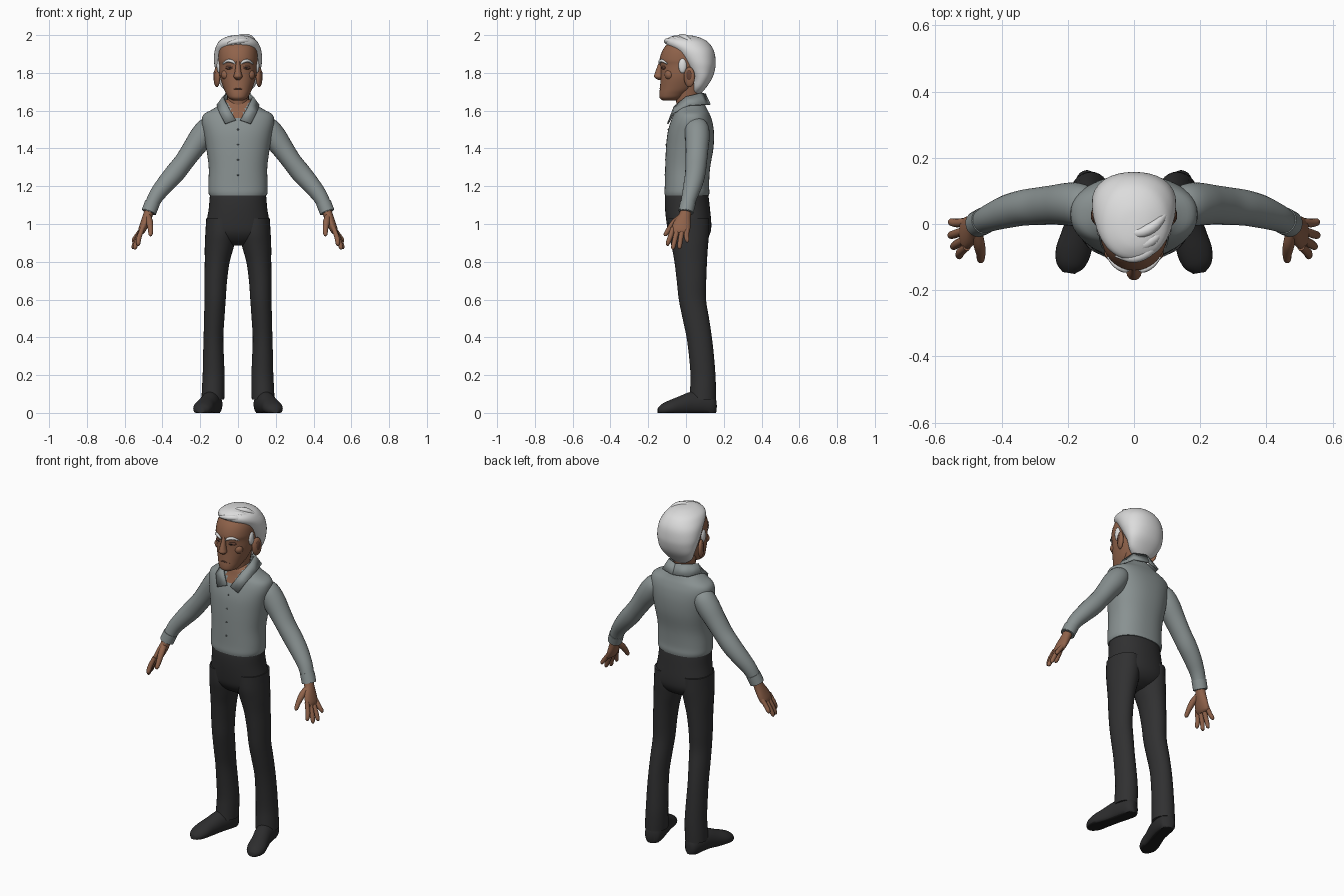
import bpy, bmesh, math
from mathutils import Vector, Matrix


def material(name, rgb):
    m = bpy.data.materials.new(name)
    m.diffuse_color = (*rgb, 1)
    return m


SKIN = material("skin", (0.28, 0.125, 0.07))
SHADE = material("dark skin", (0.13, 0.055, 0.035))
SHIRT = material("grey shirt", (0.25, 0.285, 0.285))
PANTS = material("charcoal trousers", (0.03, 0.03, 0.031))
SHOE = material("black shoe", (0.026, 0.026, 0.027))
SOLE = material("sole", (0.012, 0.012, 0.012))
HAIR = material("white hair", (0.72, 0.72, 0.72))
BUTTON = material("button grey", (0.1, 0.115, 0.115))
EYE = material("eye", (0.03, 0.022, 0.02))


def finish(name, bm, mats, mirror=False, rule=None, smooth=True):
    bmesh.ops.recalc_face_normals(bm, faces=bm.faces)
    for f in bm.faces:
        f.smooth = smooth
        if rule and rule(f.calc_center_median()):
            f.material_index = 1
    me = bpy.data.meshes.new(name)
    bm.to_mesh(me)
    bm.free()
    for m in mats:
        me.materials.append(m)
    if smooth:
        me.set_sharp_from_angle(angle=math.radians(50))
    ob = bpy.data.objects.new(name, me)
    bpy.context.collection.objects.link(ob)
    if mirror:
        ob.modifiers.new("mirror", 'MIRROR').use_mirror_merge = False
    return ob


def spline(rings, steps):
    """Smooth interpolation through (x, y, z, a, b) rings."""
    out = []
    for i in range(len(rings) - 1):
        p0, p1 = rings[max(i - 1, 0)], rings[i]
        p2, p3 = rings[i + 1], rings[min(i + 2, len(rings) - 1)]
        for k in range(steps):
            t = k / steps
            out.append([0.5 * (2 * b + (c - a) * t + (2 * a - 5 * b + 4 * c - d) * t * t
                               + (3 * b - a - 3 * c + d) * t ** 3)
                        for a, b, c, d in zip(p0, p1, p2, p3)])
    return out + [list(rings[-1])]


def loft(name, rings, mats, mode="tube", seg=20, steps=4, power=2.0, floor=None, **kw):
    """Skin elliptical rings: 'flat' keeps them level, 'wall' keeps them upright."""
    rs = spline(rings, steps)
    bm = bmesh.new()
    loops = []
    for i, r in enumerate(rs):
        c = Vector(r[:3])
        t = Vector(rs[min(i + 1, len(rs) - 1)][:3]) - Vector(rs[max(i - 1, 0)][:3])
        ref = Vector((0, 1, 0))
        if mode == "flat":
            t = Vector((0, 0, 1))
        elif mode == "wall":
            t.z, ref = 0, Vector((0, 0, 1))
        t.normalize()
        v = (ref - t * ref.dot(t)).normalized()
        u = v.cross(t)
        a, b = max(r[3], 0.002), max(r[4], 0.002)
        loop = []
        for k in range(seg):
            w = 2 * math.pi * k / seg
            cx, sy = math.cos(w), math.sin(w)
            p = c + u * a * math.copysign(abs(cx) ** (2 / power), cx) \
                  + v * b * math.copysign(abs(sy) ** (2 / power), sy)
            if floor is not None:
                p.z = max(p.z, floor)
            loop.append(bm.verts.new(p))
        loops.append(loop)
    for l0, l1 in zip(loops, loops[1:]):
        for k in range(seg):
            n = (k + 1) % seg
            bm.faces.new((l0[k], l0[n], l1[n], l1[k]))
    bm.faces.new(loops[0][::-1])
    bm.faces.new(loops[-1])
    return finish(name, bm, mats, **kw)


def slabs(rows):
    """Rows of (z, half width, front y, back y) to centred rings."""
    return [(0, (f + b) / 2, z, w, (b - f) / 2) for z, w, f, b in rows]


def ball(name, loc, size, mat, turn=0, mirror=True):
    bm = bmesh.new()
    mx = Matrix.Translation(loc) @ Matrix.Rotation(turn, 4, 'Z') @ Matrix.Diagonal((*size, 1))
    bmesh.ops.create_uvsphere(bm, u_segments=16, v_segments=10, radius=1, matrix=mx)
    return finish(name, bm, [mat], mirror)


# Shirt body, with bare skin in the open neck
loft("shirt_body", slabs([
    (1.152, .152, -.112, .122), (1.17, .157, -.114, .124), (1.21, .157, -.112, .122),
    (1.30, .155, -.110, .128), (1.40, .168, -.106, .145), (1.48, .182, -.098, .148),
    (1.54, .192, -.082, .140), (1.58, .182, -.066, .126), (1.607, .135, -.056, .112),
    (1.64, .085, -.046, .095), (1.66, .065, -.030, .080)]),
    [SHIRT, SKIN], "flat", seg=56, power=2.3,
    rule=lambda c: c.y < 0 and abs(c.x) < (c.z - 1.535) * 0.55)

# Collar: inner and outer edge, folded outward
inner = [(.012, -.088, 1.55), (.052, -.062, 1.62), (.078, .0, 1.672), (.062, .07, 1.69), (0, .1, 1.69)]
outer = [(.068, -.097, 1.53), (.098, -.066, 1.588), (.11, .015, 1.628), (.085, .1, 1.632), (0, .127, 1.632)]
bm = bmesh.new()
va, vb = [bm.verts.new(p) for p in inner], [bm.verts.new(p) for p in outer]
for i in range(4):
    bm.faces.new((va[i], vb[i], vb[i + 1], va[i + 1]))
collar = finish("collar", bm, [SHIRT], mirror=True)
sol = collar.modifiers.new("thickness", 'SOLIDIFY')
sol.thickness, sol.offset = 0.009, 0

# Front buttons
for z, y in ((1.26, -.111), (1.34, -.109), (1.42, -.105), (1.5, -.094)):
    ball("button", (0, y, z), (.005, .003, .005), BUTTON, mirror=False)

# Sleeves and cuffs
loft("sleeve", [
    (.13, .05, 1.525, .045, .05), (.160, .057, 1.505, .06, .064), (.195, .06, 1.458, .064, .065),
    (.240, .058, 1.395, .057, .06), (.286, .054, 1.33, .052, .057), (.335, .049, 1.268, .053, .054),
    (.385, .037, 1.21, .048, .05), (.432, .02, 1.15, .041, .042), (.460, .006, 1.095, .036, .037),
    (.473, .0, 1.062, .037, .037)], [SHIRT], seg=24, mirror=True)
loft("cuff", [(.453, .01, 1.112, .04, .041), (.472, .0, 1.064, .040, .040)],
     [SHIRT], seg=24, steps=2, mirror=True)

# Hands
loft("palm", [(.465, .003, 1.09, .025, .028), (.478, -.006, 1.045, .025, .032),
              (.495, -.02, 1.0, .023, .046), (.51, -.03, .965, .019, .048),
              (.516, -.032, .95, .012, .040)], [SKIN], mirror=True)
for y0, y1, x1, z1 in ((-.068, -.096, .528, .885), (-.044, -.068, .545, .865),
                       (-.018, -.034, .553, .868), (.006, .006, .552, .902)):
    loft("finger", [(.505, y0, .98, .012, .013), ((.52 + x1) / 2, (y0 + y1) / 2 - .003, (.97 + z1) / 2, .013, .013),
                    (x1, y1, z1 + .012, .011, .011), (x1 + .002, y1, z1, .004, .004)],
         [SKIN], seg=12, mirror=True)
loft("thumb", [(.477, -.015, 1.045, .016, .018), (.468, -.06, 1.01, .018, .017), (.463, -.09, .972, .014, .014),
               (.463, -.108, .945, .011, .011), (.463, -.112, .936, .004, .004)],
     [SKIN], seg=12, mirror=True)

# Trousers
loft("trouser_hips", slabs([
    (1.168, .145, -.106, .114), (1.14, .150, -.112, .120), (1.08, .155, -.111, .127), (1.0, .168, -.102, .134),
    (.95, .166, -.09, .128), (.91, .12, -.06, .10), (.885, .05, -.02, .05)]),
    [PANTS], "flat", seg=40, power=2.2)
loft("trouser_leg", [
    (.09, .015, 1.03, .078, .108), (.091, .016, .95, .082, .106), (.099, .02, .88, .077, .096),
    (.110, .025, .80, .066, .086), (.118, .029, .70, .060, .078), (.121, .034, .60, .056, .072),
    (.126, .052, .50, .054, .070), (.130, .070, .40, .052, .067), (.130, .082, .30, .055, .066),
    (.129, .090, .20, .058, .066), (.131, .090, .13, .060, .068), (.133, .088, .07, .060, .070)],
    [PANTS], "flat", seg=28, mirror=True)

# Shoes, toes turned outward
loft("shoe", [
    (.122, .157, .035, .02, .035), (.127, .138, .042, .044, .06), (.137, .08, .05, .052, .065),
    (.152, .02, .048, .05, .062), (.170, -.035, .036, .050, .052), (.184, -.085, .026, .053, .042),
    (.193, -.125, .018, .042, .030), (.197, -.148, .012, .018, .014)],
    [SHOE, SOLE], "wall", seg=24, floor=0, mirror=True, rule=lambda c: c.z < .003)

# Neck and head
loft("neck", [(0, .025, 1.56, .06, .062), (0, .016, 1.62, .058, .064),
              (0, .012, 1.67, .058, .066), (0, .02, 1.75, .07, .075)], [SKIN], "flat")
loft("head", slabs([
    (1.655, .030, -.125, -.05), (1.668, .050, -.139, -.02), (1.69, .063, -.141, .01),
    (1.72, .077, -.138, .05), (1.78, .096, -.134, .09), (1.84, .102, -.135, .125),
    (1.87, .104, -.140, .125), (1.92, .100, -.124, .12), (1.96, .080, -.092, .09),
    (1.98, .03, -.05, .04)]), [SKIN], "flat", seg=36, power=2.15)

# Face details
loft("nose", [(0, -.128, 1.868, .010, .012), (0, -.138, 1.83, .013, .016), (0, -.143, 1.797, .019, .023),
              (0, -.144, 1.778, .023, .025), (0, -.136, 1.763, .010, .012)], [SKIN], "flat", seg=14)
ball("cheek", (.06, -.088, 1.79), (.03, .025, .028), SKIN)
ball("eye_socket", (.043, -.119, 1.828), (.025, .009, .011), SHADE, .35)
ball("eye", (.043, -.125, 1.828), (.011, .005, .005), EYE, .35)
loft("eyebrow", [(.016, -.139, 1.848, .004, .004), (.03, -.139, 1.86, .008, .008),
                 (.055, -.125, 1.864, .008, .008), (.08, -.1, 1.848, .003, .003)],
     [HAIR], seg=10, mirror=True)
loft("mouth", [(-.036, -.126, 1.712, .002, .003), (0, -.138, 1.717, .004, .004),
               (.036, -.126, 1.712, .002, .003)], [SHADE], seg=8)
ball("ear", (.112, .018, 1.778), (.015, .031, .054), SKIN, -.35)
ball("ear_hollow", (.123, .016, 1.785), (.006, .015, .028), SHADE, -.35)

# Hair: swept-back cap, sideburns and front locks
loft("hair", slabs([
    (1.685, .035, .03, .075), (1.72, .082, .03, .105), (1.77, .108, .028, .138),
    (1.82, .121, .0, .154), (1.86, .127, -.025, .157), (1.91, .125, -.062, .150),
    (1.948, .113, -.102, .130), (1.975, .092, -.106, .10), (1.994, .05, -.075, .05),
    (2.0, .012, -.04, .0)]), [HAIR], "flat", seg=36, power=2.15)
ball("sideburn", (.1, -.018, 1.838), (.013, .022, .04), HAIR)
for dx, dy in ((0, 0), (.012, .035), (.015, .075)):
    loft("hair_lock", [(-.055 + dx, -.095 + dy, 1.955 + dy * .3, .006, .006),
                       (.0 + dx, -.102 + dy, 1.968 + dy * .3, .014, .016),
                       (.05 + dx, -.078 + dy, 1.968 + dy * .25, .014, .016),
                       (.092 + dx, -.03 + dy, 1.945, .004, .005)], [HAIR], seg=10)
